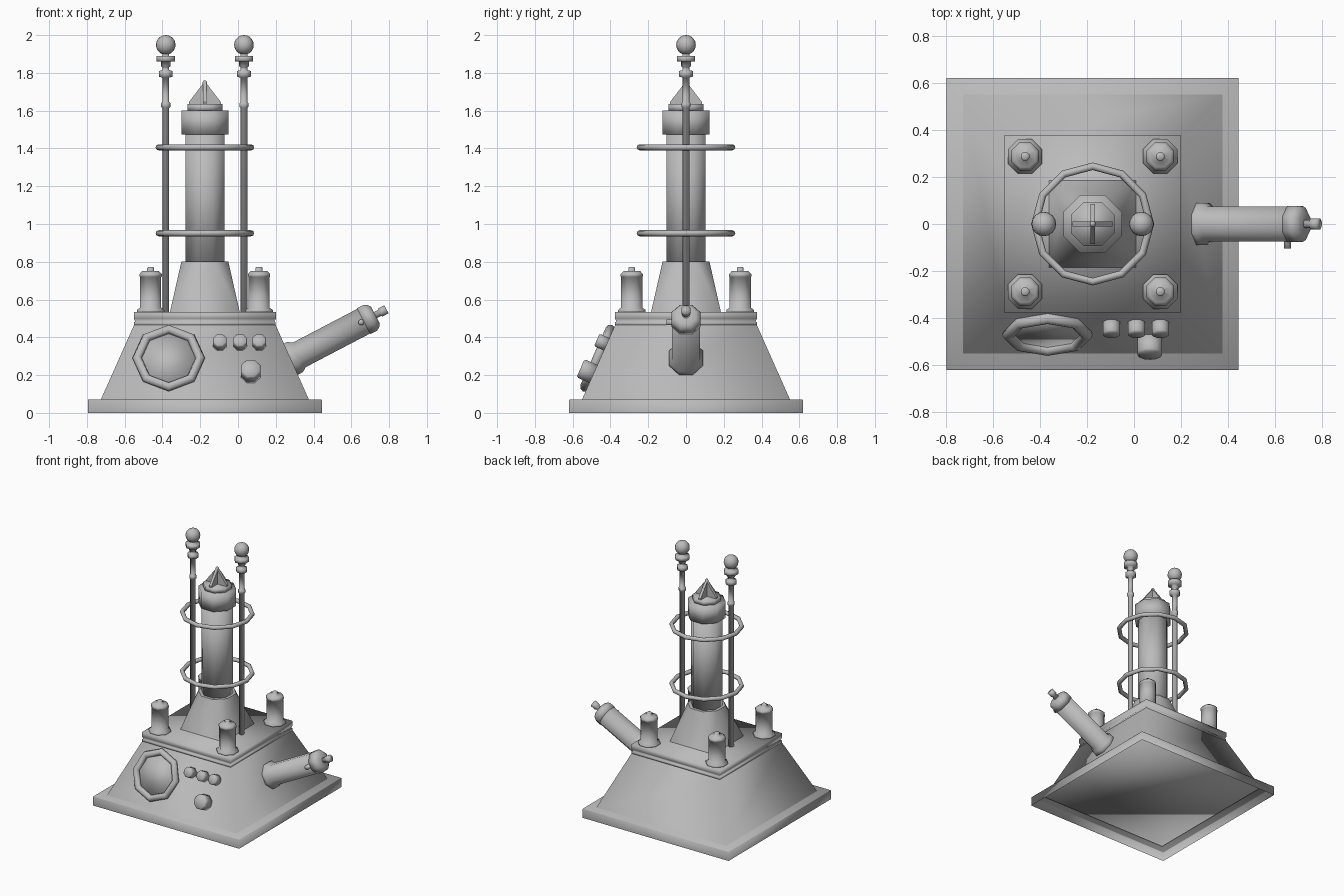
import bpy, bmesh, math
from mathutils import Matrix, Vector

if "Cube" in bpy.data.objects:
    bpy.data.objects.remove(bpy.data.objects["Cube"], do_unlink=True)

grey = bpy.data.materials.new("plain_grey")
grey.use_nodes = True
grey.diffuse_color = (0.5, 0.5, 0.5, 1)
grey.node_tree.nodes["Principled BSDF"].inputs["Base Color"].default_value = (0.5, 0.5, 0.5, 1)

CX = -0.1755  # centre line of the tower


def at(x, y, z):
    return Matrix.Translation((x, y, z))


def aimed(origin, direction):
    """Place local z along a direction."""
    return at(*origin) @ Vector(direction).to_track_quat("Z", "Y").to_matrix().to_4x4()


def finish(name, bm, matrix, limit):
    """Shade by angle, then turn the bmesh into a placed object."""
    for f in bm.faces:
        f.smooth = True
    for e in bm.edges:
        e.smooth = e.calc_face_angle(0) < math.radians(limit)
    mesh = bpy.data.meshes.new(name)
    bm.to_mesh(mesh)
    bm.free()
    mesh.materials.append(grey)
    ob = bpy.data.objects.new(name, mesh)
    ob.matrix_world = matrix
    bpy.context.collection.objects.link(ob)


def polygon(radius, sides):
    """Corners of a regular polygon with the given flat-to-centre radius."""
    r = radius / math.cos(math.pi / sides)
    angles = [(i + 0.5) * math.tau / sides for i in range(sides)]
    return [(r * math.cos(a), r * math.sin(a)) for a in angles]


def turned(name, profile, matrix, sides=8, limit=65, bottom=True, top=True):
    """Sweep (flat-to-centre radius, height) pairs around z."""
    bm = bmesh.new()
    rings = [[bm.verts.new((x, y, z)) for x, y in polygon(r, sides)] for r, z in profile]
    for lo, hi in zip(rings, rings[1:]):
        for i in range(sides):
            j = (i + 1) % sides
            bm.faces.new((lo[i], lo[j], hi[j], hi[i]))
    if bottom:
        bm.faces.new(rings[0][::-1])
    if top:
        bm.faces.new(rings[-1])
    finish(name, bm, matrix, limit)


def hull(name, points, matrix, limit):
    """Convex solid around a few points."""
    bm = bmesh.new()
    for p in points:
        bm.verts.new(p)
    bmesh.ops.convex_hull(bm, input=bm.verts[:])
    bmesh.ops.dissolve_limit(bm, angle_limit=0.01, verts=bm.verts[:], edges=bm.edges[:])
    bmesh.ops.recalc_face_normals(bm, faces=bm.faces[:])
    finish(name, bm, matrix, limit)


def hoop(name, major, minor, matrix, sides, tube=8):
    """Faceted torus lying in the xy plane."""
    bm = bmesh.new()
    grid = []
    for i in range(sides):
        a = i * math.tau / sides
        row = []
        for k in range(tube):
            b = k * math.tau / tube
            r = major + minor * math.cos(b)
            row.append(bm.verts.new((r * math.cos(a), r * math.sin(a), minor * math.sin(b))))
        grid.append(row)
    for i in range(sides):
        n = (i + 1) % sides
        for k in range(tube):
            m = (k + 1) % tube
            bm.faces.new((grid[i][k], grid[n][k], grid[n][m], grid[i][m]))
    finish(name, bm, matrix, 60)


centre = at(CX, 0, 0)

# Square base, hollow underneath, with the sloped body and deck above
turned("base_plate", [(0.6195, 0), (0.6195, 0.067), (0.6165, 0.071)], centre, 4, 60, bottom=False)
turned("body_floor", [(0.551, 0.065), (0.551, 0.07)], centre, 4, 30)
turned("sloped_body", [(0.551, 0.07), (0.375, 0.465)], centre, 4, 85, bottom=False, top=False)
turned("deck", [(0.375, 0.463), (0.375, 0.48), (0.368, 0.484), (0.376, 0.499), (0.376, 0.535)],
       centre, 4, 30)

# Pedestal blending from a square foot to an eight-sided top
foot = [(x, y, 0.533) for x, y in polygon(0.185, 4)]
head = [(x, y, 0.802) for x, y in polygon(0.124, 8)]
hull("pedestal", foot + head, centre, 60)

# Central column with its head
turned("column", [(0.103, 0.78), (0.103, 1.49)], centre)
turned("column_collar", [(0.124, 1.475), (0.124, 1.602)], centre)
turned("column_cap", [(0.093, 1.6), (0.093, 1.634)], centre)
turned("tip_spike", [(0.012, 1.63), (0.012, 1.75), (0.006, 1.76)], centre)
fin = [(x, y, z) for y in (-0.01, 0.01)
       for x, z in ((0, 1.632), (0.085, 1.632), (0.085, 1.645), (0.012, 1.74), (0, 1.74))]
for i in range(4):
    hull("tip_fin", fin, centre @ Matrix.Rotation(i * math.pi / 2, 4, "Z"), 30)

# Hoops around the column
for z in (0.951, 1.406):
    hoop("column_hoop", 0.245, 0.016, at(CX, 0, z), 12)

# Pair of tall rods with ball ends
rod_profile = [(0.018, 0.53), (0.018, 1.615), (0.024, 1.62), (0.024, 1.64), (0.018, 1.645),
               (0.018, 1.775), (0.036, 1.78), (0.036, 1.81), (0.018, 1.815), (0.018, 1.83),
               (0.026, 1.835), (0.026, 1.86), (0.048, 1.86), (0.048, 1.89), (0.018, 1.89),
               (0.018, 1.91)]
for side in (-1, 1):
    x = CX + side * 0.207
    turned("tall_rod", rod_profile, at(x, 0, 0))
    bm = bmesh.new()
    bmesh.ops.create_uvsphere(bm, u_segments=16, v_segments=10, radius=0.052)
    finish("rod_ball", bm, at(x, 0, 1.948), 60)

# Canisters at the deck corners
can_profile = [(0.073, 0), (0.073, 0.015), (0.056, 0.027), (0.056, 0.19), (0.059, 0.192),
               (0.059, 0.205), (0.045, 0.22), (0.018, 0.222), (0.018, 0.238), (0.013, 0.243)]
for sx in (-1, 1):
    for sy in (-1, 1):
        turned("corner_canister", can_profile, at(CX + sx * 0.287, sy * 0.287, 0.53))

# Fittings on the sloped front
SLOPE = (0, -0.914, 0.405)


def on_front(x, z):
    return aimed((x, -0.55 + 0.443 * (z - 0.07), z), SLOPE)


spot = on_front(-0.367, 0.284)
hoop("porthole_rim", 0.167, 0.025, spot @ at(0, 0, 0.015), 8)
turned("porthole_pane", [(0.155, 0), (0.155, 0.012)],
       spot @ Matrix.Rotation(math.pi / 8, 4, "Z"))
for x in (-0.096, 0.011, 0.112):
    turned("small_knob", [(0.036, -0.01), (0.036, 0.05), (0.03, 0.057)], on_front(x, 0.363))
turned("large_knob", [(0.052, -0.01), (0.052, 0.065), (0.045, 0.075)], on_front(0.067, 0.206))

# Angled barrel on the left side
tilt = math.radians(27.6)
barrel = aimed((0.28, 0, 0.284), (math.cos(tilt), 0, math.sin(tilt)))
turned("barrel", [(0.09, -0.02), (0.09, 0.025), (0.0735, 0.05), (0.0735, 0.44)], barrel)
turned("barrel_cap", [(0.077, 0.435), (0.077, 0.475), (0.068, 0.492), (0.05, 0.505)], barrel)
turned("barrel_nozzle", [(0.018, 0.5), (0.018, 0.53), (0.024, 0.535), (0.024, 0.571)], barrel)
turned("barrel_stub", [(0.015, 0), (0.015, 0.104)], aimed((0.652, 0, 0.479), (0, -1, 0)))
